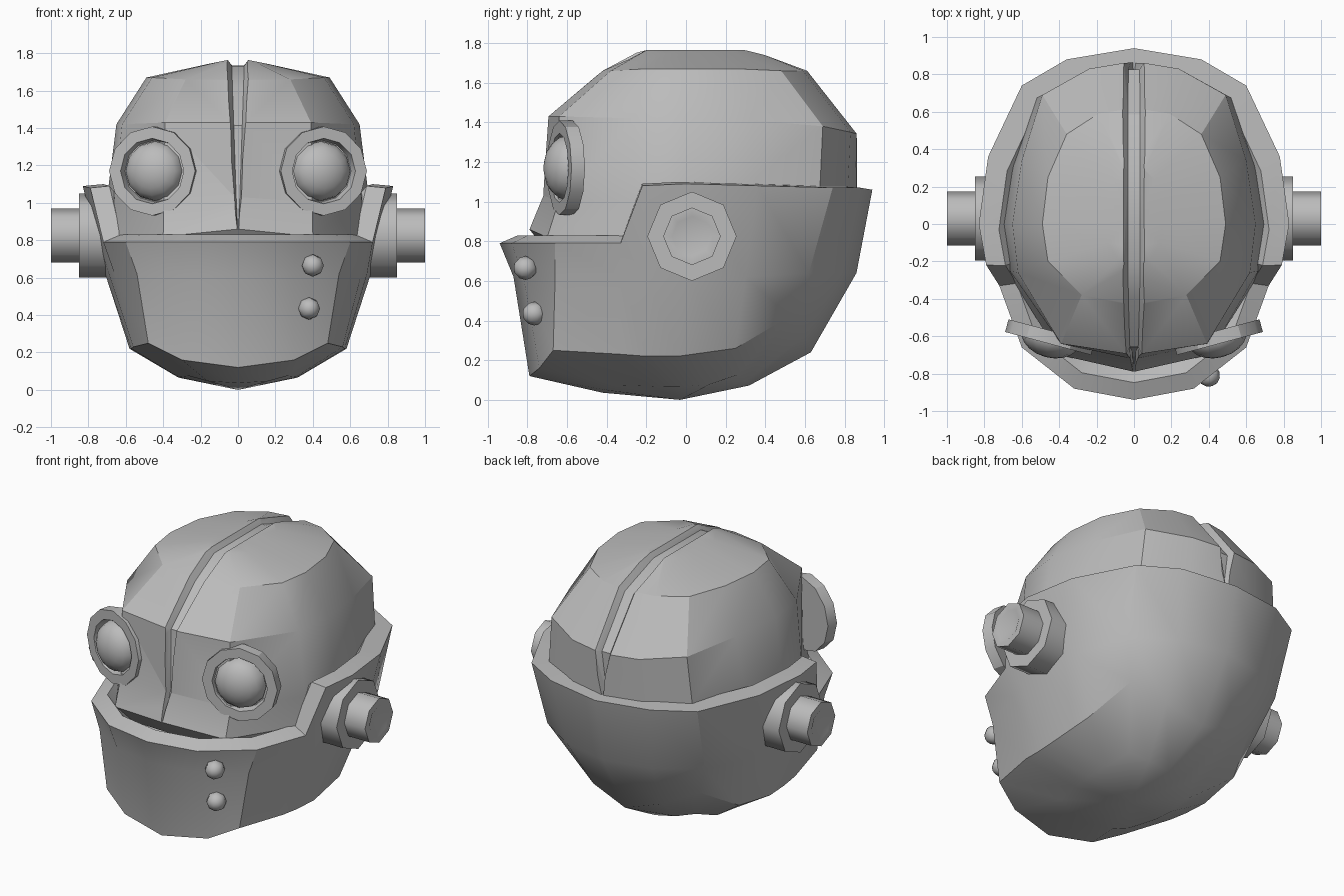
import bpy, bmesh
from math import cos, sin, pi, radians
from mathutils import Vector, Matrix

default = bpy.data.objects.get("Cube")
if default:
    bpy.data.objects.remove(default)

GREY = (0.5, 0.5, 0.5, 1)
metal = bpy.data.materials.new("grey metal")
metal.use_nodes = True
metal.diffuse_color = GREY
for node in metal.node_tree.nodes:
    if node.type == "BSDF_PRINCIPLED":
        node.inputs["Base Color"].default_value = GREY


def make(name, rings, matrix=None, start=None, end=None):
    """Skin closed rings of points; each end closes on a pole or a flat cap."""
    bm = bmesh.new()
    loops = [[bm.verts.new(p) for p in ring] for ring in rings]
    n = len(loops[0])
    for a, b in zip(loops, loops[1:]):
        for i in range(n):
            j = (i + 1) % n
            bm.faces.new((a[i], a[j], b[j], b[i]))
    for loop, pole in ((loops[0], start), (loops[-1], end)):
        if pole is None:
            bm.faces.new(loop)
        else:
            tip = bm.verts.new(pole)
            for i in range(n):
                bm.faces.new((loop[i], loop[(i + 1) % n], tip))
    if matrix:
        bm.transform(matrix)
    bmesh.ops.recalc_face_normals(bm, faces=bm.faces)
    mesh = bpy.data.meshes.new(name)
    bm.to_mesh(mesh)
    bm.free()
    mesh.materials.append(metal)
    obj = bpy.data.objects.new(name, mesh)
    bpy.context.collection.objects.link(obj)
    return obj


def activate(obj):
    bpy.ops.object.select_all(action="DESELECT")
    obj.select_set(True)
    bpy.context.view_layer.objects.active = obj


def smooth(obj, angle=30):
    activate(obj)
    bpy.ops.object.shade_smooth_by_angle(angle=radians(angle))


def mirrored(half):
    """Complete a half outline running from the front centre to the back centre."""
    return half + [(-x, y, z) for x, y, z in half[-2:0:-1]]


def turned(name, profile, n, centre, direction, tip=None, angle=30):
    """Turn a (radius, height) profile round an axis; vertices lie on the axes."""
    rings = [[(r * cos(2 * pi * i / n), r * sin(2 * pi * i / n), h)
              for i in range(n)] for r, h in profile]
    rot = Vector(direction).to_track_quat("Z", "Y").to_matrix().to_4x4()
    obj = make(name, rings, Matrix.Translation(centre) @ rot,
               end=None if tip is None else (0, 0, tip))
    smooth(obj, angle)
    return obj


# Jaw shell: rim, waist and chin outlines, front to back
rim = [(0, -.94, .79), (.32, -.88, .79), (.6, -.66, .79), (.72, -.33, .79),
       (.79, -.22, 1.08), (.83, 0, 1.09), (.78, .36, 1.08), (.6, .74, 1.07),
       (.36, .88, 1.07), (0, .94, 1.06)]
waist = [(0, -.87, .62), (.3, -.82, .62), (.54, -.66, .62), (.66, -.33, .62),
         (.69, -.2, .62), (.71, 0, .62), (.69, .3, .62), (.57, .62, .64),
         (.31, .79, .64), (0, .86, .64)]
chin = [(0, -.79, .12), (.3, -.74, .16), (.48, -.67, .25), (.56, -.33, .23),
        (.57, -.2, .22), (.58, -.04, .22), (.56, .25, .26), (.46, .52, .42),
        (.25, .6, .32), (0, .63, .24)]
lip = [(x * .87, y * .87 - .03, .83 if z < 1 else z + .01) for x, y, z in rim]
well = [(x * .85, y * .85, z - .12) for x, y, z in lip]
belly = [(x * .55, y * .52 - .01, z * .3) for x, y, z in chin]
jaw = make("jaw_shell", [mirrored(r) for r in (well, lip, rim, waist, chin, belly)],
           end=(0, -.03, 0))
smooth(jaw)

# Skull dome: base, brow and upper outlines, front to back
base = [(0, -.79, .86), (.4, -.7, .82), (.68, -.25, .82), (.71, 0, .95),
        (.66, .3, .95), (.53, .67, .95), (.25, .81, .95), (0, .86, .95)]
brow = [(0, -.7, 1.43), (.39, -.64, 1.43), (.62, -.26, 1.42), (.65, 0, 1.42),
        (.6, .34, 1.41), (.49, .69, 1.38), (.24, .83, 1.35), (0, .87, 1.34)]
upper = [(0, -.43, 1.66), (.28, -.38, 1.66), (.46, -.2, 1.67), (.49, 0, 1.67),
         (.46, .25, 1.67), (.36, .48, 1.66), (.19, .59, 1.66), (0, .62, 1.66)]
plug = [(x * .9, y * .9, z - .1) for x, y, z in base]
cheek = [tuple(Vector(a).lerp(Vector(b), .3)) for a, b in zip(base, brow)]
cheek = [(x, y + (.04 if y < -.4 else 0), z) for x, y, z in cheek]
crown = [(x * .3, y * .5, 1.775 - x * .06) for x, y, z in upper]
dome = make("skull_dome",
            [mirrored(r) for r in (plug, base, cheek, brow, upper, crown)],
            end=(0, .03, 1.775))

# Groove along the middle of the dome, narrowing to a point at both ends
path = [(-.79, .86, .004), (-.723, 1.03, .02), (-.7, 1.43, .045), (-.43, 1.66, .06),
        (-.215, 1.775, .065), (.31, 1.775, .065), (.62, 1.66, .065),
        (.87, 1.34, .06), (.86, 1.05, .004)]
sections = []
for y, z, w in path:
    out = Vector((0, y, z - 1.15)).normalized() * .045
    p = Vector((0, y, z))
    side = Vector((w, 0, 0))
    sections.append([p + out + side * 1.45, p - out + side * .5,
                     p - out - side * .5, p + out - side * 1.45])
cutter = make("groove_cutter", sections)
cutter.hide_render = True
cut = dome.modifiers.new("groove", "BOOLEAN")
cut.operation = "DIFFERENCE"
cut.solver = "EXACT"
cut.object = cutter
activate(dome)
bpy.ops.object.modifier_apply(modifier=cut.name)
bpy.data.objects.remove(cutter)
smooth(dome, 28)

for s, label in ((1, "left"), (-1, "right")):
    # Goggle eye: flat ring with a bulging lens, turned a little outward
    look = (.26 * s, -.97, 0)
    turned(label + "_eye_ring",
           [(.19, -.035), (.238, -.035), (.238, .035), (.175, .035), (.165, -.02)],
           12, (.45 * s, -.605, 1.17), look)
    turned(label + "_eye_lens",
           [(.16 * cos(a * pi / 10), .11 * sin(a * pi / 10)) for a in range(5)],
           12, (.445 * s, -.605, 1.17), look, .11, 60)
    # Ear bolt: wide collar and narrow stub with a hollow end
    turned(label + "_ear_collar", [(.225, 0), (.225, .25)],
           8, (.6 * s, .03, .825), (s, 0, 0), angle=50)
    turned(label + "_ear_stub", [(.145, 0), (.145, .2), (.1, .2)],
           8, (.8 * s, .03, .825), (s, 0, 0), .15, 50)

# Two round rivets on one side of the jaw
for name, x, y, z in (("upper_rivet", .4, -.81, .665), ("lower_rivet", .38, -.765, .435)):
    turned(name, [(.06 * cos(a * pi / 6), .06 * sin(a * pi / 6)) for a in range(-2, 3)],
           8, (x, y, z), (.3, -.95, 0), .06, 60)
